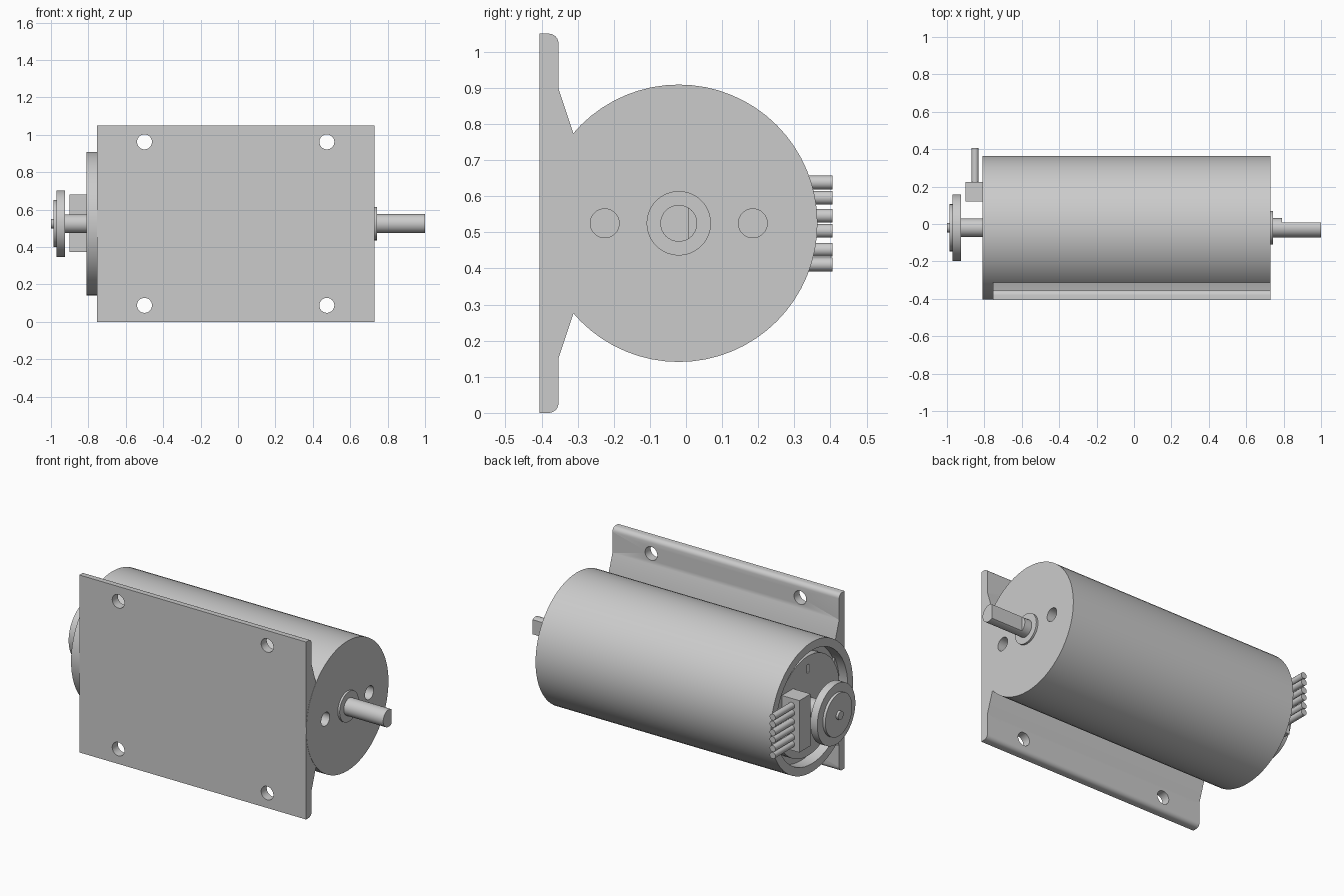
import bpy
import bmesh
import math
from mathutils import Vector, Matrix

cube = bpy.data.objects.get("Cube")
if cube:
    bpy.data.objects.remove(cube, do_unlink=True)

AXIS = Vector((0, -0.02, 0.525))   # motor axis, running along x
X, Y = Vector((1, 0, 0)), Vector((0, 1, 0))

grey = bpy.data.materials.new("plain grey")
grey.use_nodes = True
grey.diffuse_color = (0.6, 0.6, 0.6, 1)
grey.node_tree.nodes["Principled BSDF"].inputs["Base Color"].default_value = (0.6, 0.6, 0.6, 1)


def finish(name, bm):
    """Turn a bmesh into a named, smooth-by-angle grey object."""
    bmesh.ops.remove_doubles(bm, verts=bm.verts, dist=1e-5)
    bmesh.ops.recalc_face_normals(bm, faces=bm.faces)
    mesh = bpy.data.meshes.new(name)
    bm.to_mesh(mesh)
    bm.free()
    mesh.materials.append(grey)
    ob = bpy.data.objects.new(name, mesh)
    bpy.context.collection.objects.link(ob)
    smooth(ob)
    return ob


def smooth(ob):
    bpy.ops.object.select_all(action='DESELECT')
    ob.select_set(True)
    bpy.context.view_layer.objects.active = ob
    bpy.ops.object.shade_smooth_by_angle(angle=math.radians(30))


def lathe(name, profile, steps=64):
    """Revolve (x, radius) points about the motor axis."""
    bm = bmesh.new()
    verts = [bm.verts.new(AXIS + Vector((x, 0, r))) for x, r in profile]
    edges = [bm.edges.new(pair) for pair in zip(verts, verts[1:])]
    bmesh.ops.spin(bm, geom=verts + edges, cent=AXIS, axis=X,
                   angle=2 * math.pi, steps=steps, use_merge=True)
    return finish(name, bm)


def rod(name, start, direction, length, radius, segments=32):
    """Solid cylinder from a start point along a direction."""
    bm = bmesh.new()
    turn = direction.to_track_quat('Z', 'Y').to_matrix().to_4x4()
    place = Matrix.Translation(Vector(start) + direction * length / 2) @ turn
    bmesh.ops.create_cone(bm, cap_ends=True, segments=segments, radius1=radius,
                          radius2=radius, depth=length, matrix=place)
    return finish(name, bm)


def box(name, low, high):
    bm = bmesh.new()
    low, high = Vector(low), Vector(high)
    size = Matrix.Diagonal((high - low).to_4d())
    size[3][3] = 1
    bmesh.ops.create_cube(bm, size=1, matrix=Matrix.Translation((low + high) / 2) @ size)
    return finish(name, bm)


def cut(target, cutters):
    """Subtract the cutters, then discard them."""
    bpy.context.view_layer.objects.active = target
    for c in cutters:
        c.hide_render = True
        mod = target.modifiers.new("cut", 'BOOLEAN')
        mod.operation, mod.object, mod.solver = 'DIFFERENCE', c, 'EXACT'
        bpy.ops.object.modifier_apply(modifier=mod.name)
        bpy.data.objects.remove(c, do_unlink=True)
    smooth(target)


# Motor can: recessed rear with a raised inner cap
body = lathe("motor_body", [(0.73, 0), (0.73, 0.384), (-0.81, 0.384), (-0.81, 0.335),
                            (-0.74, 0.335), (-0.74, 0.295), (-0.785, 0.295), (-0.785, 0)])
cutters = [rod("screw_hole", AXIS + Vector((0.63, dy, 0)), X, 0.2, 0.04)
           for dy in (-0.205, 0.205)]
cutters += [box("cap_slot", AXIS + Vector((-0.82, -0.01, dz - 0.025)),
                AXIS + Vector((-0.76, 0.01, dz + 0.025))) for dz in (-0.22, 0.22)]
cut(body, cutters)

# Mounting bracket: half profile mirrored about the axis height, then extruded
half = [(-0.405, 0)]
for i in range(7):   # rounded outer corner
    a = math.radians(-90 + 15 * i)
    half.append((-0.38 + 0.027 * math.cos(a), 0.027 + 0.027 * math.sin(a)))
half += [(-0.353, 0.152), (-0.312, 0.275)]
outline = half + [(y, 2 * AXIS.z - z) for y, z in reversed(half)]
bm = bmesh.new()
face = bm.faces.new([bm.verts.new((-0.755, y, z)) for y, z in outline])
out = bmesh.ops.extrude_face_region(bm, geom=[face])["geom"]
bmesh.ops.translate(bm, vec=X * 1.484, verts=[v for v in out if isinstance(v, bmesh.types.BMVert)])
bracket = finish("mounting_bracket", bm)
cut(bracket, [rod("bolt_hole", (x, -0.5, AXIS.z + dz), Y, 0.2, 0.04)
              for x in (-0.5, 0.475) for dz in (-0.437, 0.437)])

# Output shaft with a flat on its back side, and its bearing boss
lathe("bearing_boss", [(0.72, 0), (0.72, 0.089), (0.742, 0.089), (0.742, 0)])
shaft = rod("output_shaft", AXIS + X * 0.72, X, 0.28, 0.051)
cut(shaft, [box("shaft_flat", (0.79, 0.007, 0.4), (1.1, 0.1, 0.65))])

# Rear shaft and stepped encoder wheel
rod("rear_shaft", AXIS - X * 0.95, X, 0.18, 0.05)
lathe("encoder_wheel", [(-0.925, 0), (-0.925, 0.178), (-0.97, 0.178), (-0.97, 0.126),
                        (-0.986, 0.126), (-0.986, 0.025), (-1.0, 0.025), (-1.0, 0)])

# Connector block with six wires in three pairs
box("connector_block", (-0.9, 0.12, 0.373), (-0.775, 0.225, 0.68))
for i, z in enumerate((0.411, 0.452, 0.504, 0.546, 0.596, 0.638)):
    rod(f"wire_{i + 1}", (-0.85, 0.21, z), Y, 0.195, 0.019, 20)
